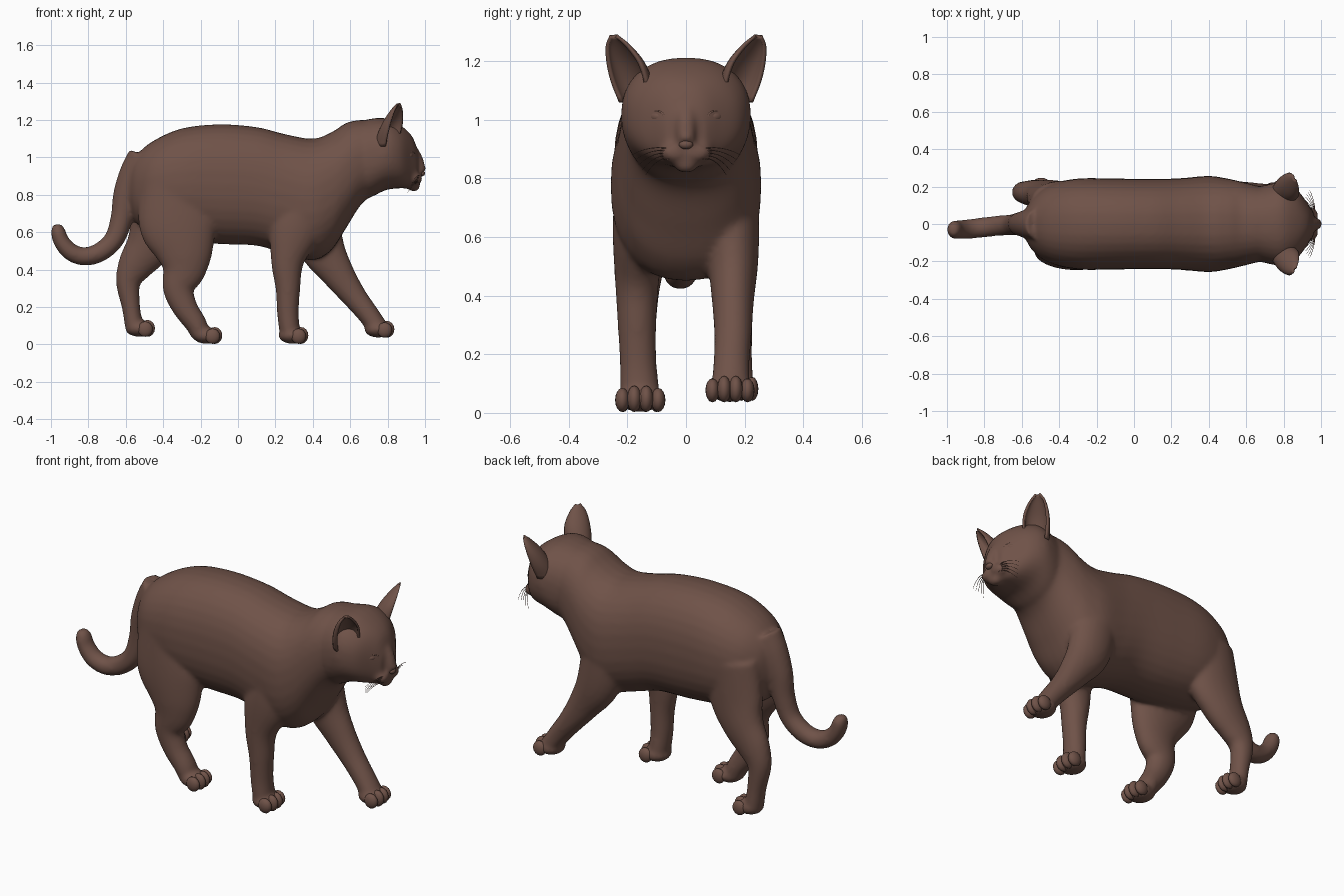
import bpy, bmesh, math
from mathutils import Vector, Matrix

if "Cube" in bpy.data.objects:
    bpy.data.objects.remove(bpy.data.objects["Cube"])

fur = bpy.data.materials.new("brown fur")
fur.diffuse_color = (0.16, 0.085, 0.065, 1)
fur.use_nodes = True
fur.node_tree.nodes["Principled BSDF"].inputs["Base Color"].default_value = fur.diffuse_color


def spline(pts, n=5):
    """Catmull-Rom resampling of (x, y, z, half depth, half width) rows."""
    p = [Vector(q) for q in pts]
    p = [p[0] * 2 - p[1]] + p + [p[-1] * 2 - p[-2]]
    out = []
    for i in range(1, len(p) - 2):
        a, b, c, d = p[i - 1:i + 3]
        for k in range(n):
            t = k / n
            out.append((b * 2 + (c - a) * t + (a * 2 - b * 5 + c * 4 - d) * t * t
                        + (b * 3 - a - c * 3 + d) * t ** 3) * 0.5)
    return out + [p[-2]]


def loft(bm, pts, power=2.0, upright=False, sides=32):
    """Closed tube through the rows; upright keeps every section vertical."""
    rows = spline(pts)
    rings = []
    for i, r in enumerate(rows):
        d = rows[min(i + 1, len(rows) - 1)] - rows[max(i - 1, 0)]
        up = Vector((0, 0, 1)) if upright else Vector((-d[2], 0, d[0])).normalized()
        ring = []
        for k in range(sides):
            an = 2 * math.pi * k / sides
            c, s = math.cos(an), math.sin(an)
            c = math.copysign(abs(c) ** (2 / power), c)
            s = math.copysign(abs(s) ** (2 / power), s)
            ring.append(bm.verts.new(Vector(r[:3]) + up * r[3] * c + Vector((0, r[4] * s, 0))))
        rings.append(ring)
    for a, b in zip(rings, rings[1:]):
        for k in range(sides):
            j = (k + 1) % sides
            bm.faces.new((a[k], a[j], b[j], b[k]))
    bm.faces.new(rings[0])
    bm.faces.new(rings[-1])


def ball(bm, centre, radii, turn=0.0, seg=24):
    m = Matrix.Translation(centre) @ Matrix.Rotation(turn, 4, 'Z') @ Matrix.Diagonal((*radii, 1))
    bmesh.ops.create_uvsphere(bm, u_segments=seg, v_segments=seg // 2, radius=1, matrix=m)


def finish(bm, name):
    bmesh.ops.recalc_face_normals(bm, faces=bm.faces)
    me = bpy.data.meshes.new(name)
    bm.to_mesh(me)
    bm.free()
    for f in me.polygons:
        f.use_smooth = True
    me.materials.append(fur)
    ob = bpy.data.objects.new(name, me)
    bpy.context.collection.objects.link(ob)
    return ob


body = bmesh.new()
# torso and neck
loft(body, [(-.585, 0, .84, .09, .07), (-.54, 0, .83, .185, .145), (-.45, 0, .845, .245, .21),
            (-.3, 0, .857, .298, .243), (-.1, 0, .857, .32, .243), (.1, 0, .845, .317, .24),
            (.25, 0, .805, .32, .245), (.4, 0, .775, .325, .257), (.5, 0, .82, .315, .243),
            (.58, 0, .905, .28, .225), (.66, 0, .975, .225, .205), (.74, 0, 1.0, .19, .19)], 2.3, True)
# head
loft(body, [(.62, 0, .985, .19, .18), (.70, 0, .995, .21, .208), (.79, 0, 1.017, .192, .221),
            (.87, 0, 1.003, .168, .185), (.93, 0, .975, .14, .108), (.96, 0, .95, .09, .065)], 2.3, True)
# nose bridge, muzzle pads, chin
loft(body, [(.89, 0, 1.08, .04, .04), (.95, 0, 1.0, .035, .036), (.985, 0, .92, .025, .03)])
for s in (-1, 1):
    ball(body, (.945, s * .038, .887), (.042, .052, .036))
ball(body, (.94, 0, .848), (.034, .042, .032))
# tail
loft(body, [(-.5, 0, 1.0, .09, .09), (-.55, 0, .91, .085, .08), (-.595, 0, .8, .073, .068),
            (-.62, 0, .68, .061, .06), (-.66, -.005, .565, .054, .056), (-.735, -.01, .495, .052, .054),
            (-.82, -.02, .47, .049, .054), (-.895, -.028, .495, .047, .052), (-.945, -.03, .553, .043, .05),
            (-.963, -.03, .61, .038, .046), (-.97, -.03, .642, .022, .025)])
# legs: front planted, front reaching, back planted, back trailing
legs = [
    [(.38, -.15, .85, .12, .09), (.31, -.16, .63, .14, .09), (.265, -.167, .45, .09, .075),
     (.267, -.167, .3, .066, .066), (.267, -.163, .17, .058, .063), (.275, -.158, .08, .055, .067),
     (.28, -.156, .03, .05, .06)],
    [(.39, .15, .78, .14, .1), (.44, .16, .54, .125, .088), (.53, .16, .385, .09, .072),
     (.615, .16, .265, .068, .064), (.69, .155, .17, .058, .062), (.74, .152, .1, .055, .066)],
    [(-.34, -.12, .87, .19, .11), (-.32, -.15, .65, .21, .095), (-.29, -.16, .5, .16, .085),
     (-.29, -.165, .4, .12, .072), (-.318, -.165, .3, .085, .063), (-.285, -.165, .2, .068, .06),
     (-.225, -.16, .11, .058, .062), (-.2, -.158, .05, .05, .06)],
    [(-.38, .12, .87, .17, .11), (-.42, .14, .66, .16, .092), (-.475, .155, .53, .125, .082),
     (-.55, .165, .42, .095, .068), (-.587, .17, .33, .066, .058), (-.572, .172, .2, .049, .054),
     (-.556, .172, .1, .048, .058), (-.55, .172, .07, .04, .05)]]
for leg in legs:
    loft(body, leg)
# paws: x, y of the middle, ground height, half width
paws = {"front_paw_right": (.29, -.156, 0, .085), "front_paw_left": (.75, .15, .033, .083),
        "back_paw_right": (-.17, -.158, 0, .078), "back_paw_left": (-.53, .172, .038, .074)}
for x, y, z, w in paws.values():
    ball(body, (x, y, z + .048), (.075, w * .93, .045))
cat = finish(body, "body")

# blend the parts into one smooth skin
m = cat.modifiers.new("skin", 'REMESH')
m.mode = 'VOXEL'
m.voxel_size = .011
m.use_smooth_shade = True
m = cat.modifiers.new("soften", 'SMOOTH')
m.factor = .5
m.iterations = 10
bpy.context.view_layer.objects.active = cat
for name in ("skin", "soften"):
    bpy.ops.object.modifier_apply(modifier=name)

# toes
for name, (x, y, z, w) in paws.items():
    bm = bmesh.new()
    for i in range(4):
        k = (i - 1.5) / 1.5
        ball(bm, (x + .052 - .018 * abs(k), y + k * w * .72, z + .05 - .006 * abs(k)),
             (.04, w * .29, .047 - .006 * abs(k)), seg=16)
    finish(bm, name + "_toes")

# ears: cupped shells opening forward and outward
for s, side in ((-1, "right"), (1, "left")):
    front, wide = Vector((.87, .5 * s, 0)), Vector((-.5, .87 * s, 0))
    rows = spline([(.80, .168 * s, 1.06, .07, .055), (.82, .187 * s, 1.13, .065, .066),
                   (.838, .207 * s, 1.195, .05, .062), (.852, .231 * s, 1.25, .026, .04),
                   (.861, .246 * s, 1.285, .006, .010)], 4)
    bm = bmesh.new()
    grid = []
    for r in rows:
        line = []
        for k in range(17):
            an = math.radians(-105 + 210 * k / 16)
            line.append(bm.verts.new(Vector(r[:3]) - front * r[3] * math.cos(an) + wide * r[4] * math.sin(an)))
        grid.append(line)
    for a, b in zip(grid, grid[1:]):
        for k in range(16):
            bm.faces.new((a[k], a[k + 1], b[k + 1], b[k]))
    ear = finish(bm, side + "_ear")
    sol = ear.modifiers.new("thickness", 'SOLIDIFY')
    sol.thickness = .012
    sol.offset = 0

    # eye and lid rim
    bm = bmesh.new()
    ball(bm, (.914, s * .098, 1.01), (.02, .031, .02), s * math.radians(35))
    finish(bm, side + "_eye")
    bpy.ops.mesh.primitive_torus_add(major_radius=.031, minor_radius=.006, major_segments=32, minor_segments=8,
                                     location=(.925, s * .1, 1.01),
                                     rotation=(0, math.pi / 2, s * math.radians(35)))
    lid = bpy.context.object
    lid.name = side + "_eyelid"
    lid.scale = (.62, 1, 1)
    lid.data.materials.append(fur)
    bpy.ops.object.shade_smooth()

    # whiskers
    cu = bpy.data.curves.new(side + "_whiskers", 'CURVE')
    cu.dimensions = '3D'
    cu.bevel_depth = .0022
    cu.bevel_resolution = 1
    cu.materials.append(fur)
    for i in range(5):
        z = .9 - .009 * i
        sp = cu.splines.new('POLY')
        sp.points.add(6)
        for k in range(7):
            t = k / 6
            sp.points[k].co = (.968 - .008 * i * t - .03 * t * t, s * (.055 + (.13 - .012 * i) * t),
                               z + .03 * t - (.05 + .008 * i) * t * t, 1)
            sp.points[k].radius = 1 - .7 * t
    bpy.context.collection.objects.link(bpy.data.objects.new(side + "_whiskers", cu))

# nose
bm = bmesh.new()
ball(bm, (.983, 0, .915), (.017, .024, .016))
finish(bm, "nose")
